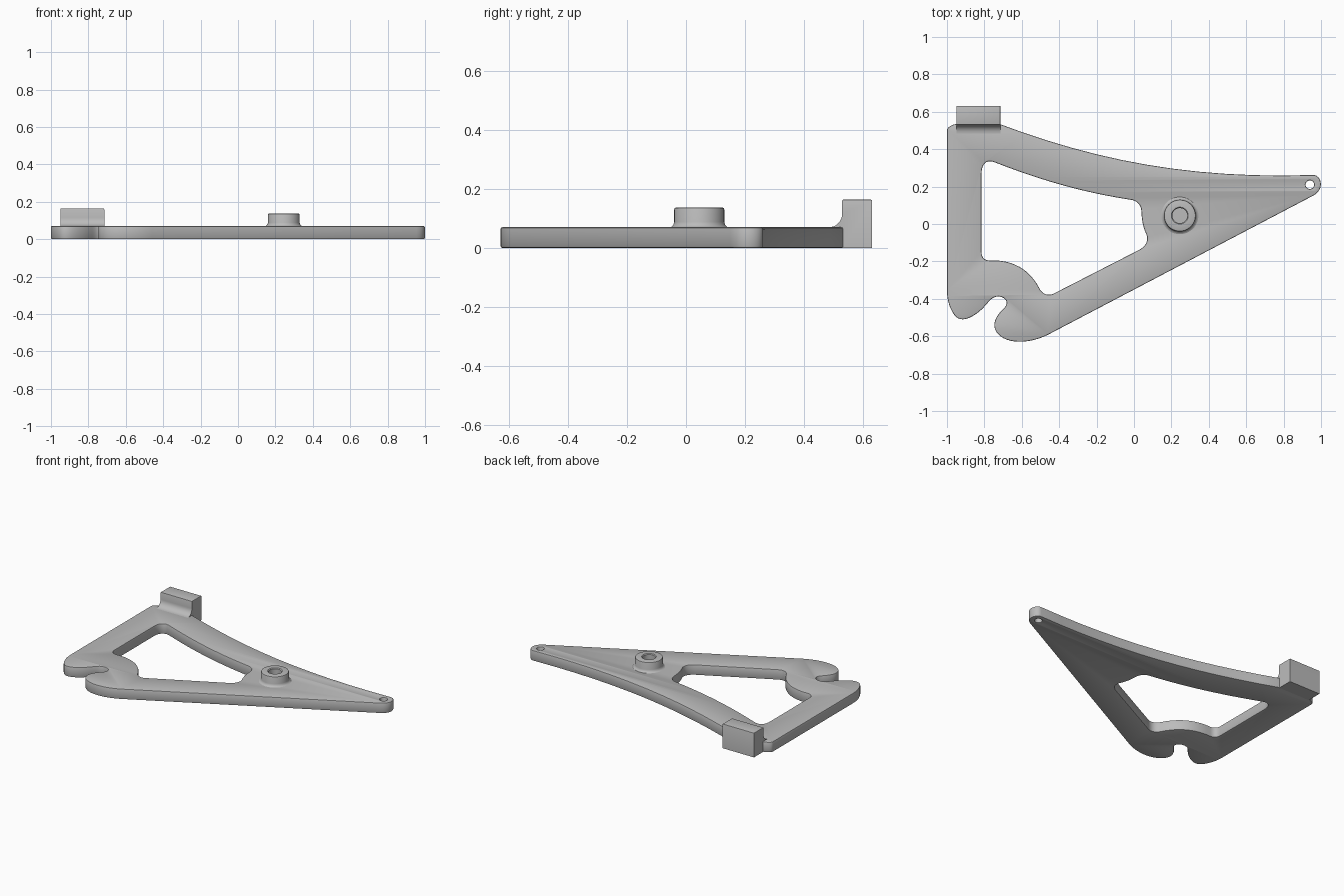
import bpy, bmesh, math
from mathutils import Vector

if "Cube" in bpy.data.objects:
    bpy.data.objects.remove(bpy.data.objects["Cube"])

grey = bpy.data.materials.new("plain_grey")
grey.diffuse_color = (0.5, 0.5, 0.5, 1)
grey.use_nodes = True
grey.node_tree.nodes["Principled BSDF"].inputs["Base Color"].default_value = grey.diffuse_color


def finish(obj):
    """Weld, orient, colour and smooth one part."""
    bm = bmesh.new()
    bm.from_mesh(obj.data)
    bmesh.ops.remove_doubles(bm, verts=bm.verts, dist=0.0002)
    bmesh.ops.recalc_face_normals(bm, faces=bm.faces)
    bm.to_mesh(obj.data)
    bm.free()
    obj.data.materials.clear()
    obj.data.materials.append(grey)
    bpy.ops.object.select_all(action='DESELECT')
    obj.select_set(True)
    bpy.context.view_layer.objects.active = obj
    bpy.ops.object.shade_smooth_by_angle(angle=math.radians(35))


def mesh_object(name, bm):
    mesh = bpy.data.meshes.new(name)
    bm.to_mesh(mesh)
    bm.free()
    obj = bpy.data.objects.new(name, mesh)
    bpy.context.collection.objects.link(obj)
    return obj


def trace(start, segments, steps=12):
    """Closed path: 2 numbers make a line, 6 make a cubic curve."""
    pts = [Vector(start)]
    for s in segments:
        a = pts[-1].copy()
        if len(s) == 2:
            pts.append(Vector(s))
            continue
        b, c, d = Vector(s[0:2]), Vector(s[2:4]), Vector(s[4:6])
        for i in range(1, steps + 1):
            t = i / steps
            u = 1 - t
            pts.append(a * u**3 + b * 3 * u * u * t + c * 3 * u * t * t + d * t**3)
    if (pts[-1] - pts[0]).length < 1e-4:
        pts.pop()
    return pts


# Plate outline with the hooked notch at the lower left
outer = trace((-1, -0.35), [
    (-1, 0.50),
    (-1, 0.52, -0.965, 0.535, -0.945, 0.535),
    (-0.72, 0.535),
    (-0.2, 0.34, 0.3, 0.24, 0.96, 0.262),
    (1.0, 0.262, 1.025, 0.185, 0.955, 0.15),
    (-0.46, -0.592),
    (-0.56, -0.642, -0.68, -0.644, -0.73, -0.585),
    (-0.77, -0.535, -0.73, -0.485, -0.70, -0.455),
    (-0.66, -0.42, -0.69, -0.385, -0.73, -0.388),
    (-0.77, -0.39, -0.78, -0.43, -0.83, -0.47),
    (-0.88, -0.51, -0.935, -0.53, -0.965, -0.48),
    (-0.99, -0.44, -1, -0.40, -1, -0.35)])

# Large window
window = trace((-0.815, -0.15), [
    (-0.815, 0.27),
    (-0.815, 0.32, -0.79, 0.35, -0.74, 0.328),
    (-0.50, 0.235, -0.28, 0.17, -0.02, 0.13),
    (0.02, 0.125, 0.04, 0.10, 0.04, 0.06),
    (0.043, 0.01, 0.05, -0.02, 0.068, -0.06),
    (0.08, -0.10, 0.05, -0.125, 0.03, -0.137),
    (-0.425, -0.37),
    (-0.46, -0.388, -0.49, -0.375, -0.505, -0.345),
    (-0.56, -0.24, -0.65, -0.19, -0.77, -0.195),
    (-0.80, -0.195, -0.815, -0.18, -0.815, -0.15)])

# Pin hole in the tip
pin_hole = [Vector((0.94 + 0.023 * math.cos(a), 0.21 + 0.023 * math.sin(a)))
            for a in (i * math.tau / 24 for i in range(24))]

# Plate: filled curve with thickness and softened edges
THICK, SOFT = 0.07, 0.006
curve = bpy.data.curves.new("plate", 'CURVE')
curve.dimensions = '2D'
curve.fill_mode = 'BOTH'
curve.extrude = THICK / 2 - SOFT
curve.bevel_depth = SOFT
curve.bevel_resolution = 1
curve.offset = -SOFT
for path in (outer, window, pin_hole):
    spline = curve.splines.new('POLY')
    spline.points.add(len(path) - 1)
    for p, co in zip(spline.points, path):
        p.co = (co.x, co.y, 0, 1)
    spline.use_cyclic_u = True
plate = bpy.data.objects.new("plate", curve)
bpy.context.collection.objects.link(plate)
bpy.context.view_layer.objects.active = plate
plate.select_set(True)
bpy.ops.object.convert(target='MESH')
plate = bpy.context.view_layer.objects.active
for v in plate.data.vertices:
    v.co.z += THICK / 2
finish(plate)

# Round boss with a blind hole and a flared foot
profile = [(0, 0.071), (0.04, 0.071), (0.04, 0.132), (0.045, 0.137), (0.078, 0.137),
           (0.083, 0.135), (0.085, 0.13), (0.085, 0.088), (0.088, 0.078), (0.094, 0.072), (0.102, 0.069)]
bm = bmesh.new()
verts = [bm.verts.new((r, 0, z)) for r, z in profile]
edges = [bm.edges.new(pair) for pair in zip(verts, verts[1:])]
bmesh.ops.spin(bm, geom=verts + edges, cent=(0, 0, 0), axis=(0, 0, 1),
               angle=math.tau, steps=48, use_duplicate=False)
bmesh.ops.translate(bm, verts=bm.verts, vec=(0.245, 0.045, 0))
finish(mesh_object("boss", bm))

# Upright stop block with a fillet running down onto the plate
side = [(0.632, 0), (0.632, 0.164), (0.53, 0.164)]
side += [(0.485 + 0.045 * math.cos(a), 0.115 - 0.045 * math.sin(a))
         for a in (i * math.pi / 16 for i in range(9))]
side += [(0.485, 0.06), (0.53, 0.06), (0.53, 0)]
bm = bmesh.new()
face = bm.faces.new([bm.verts.new((-0.95, y, z)) for y, z in side])
new = bmesh.ops.extrude_face_region(bm, geom=[face])["geom"]
bmesh.ops.translate(bm, vec=(0.235, 0, 0),
                    verts=[g for g in new if isinstance(g, bmesh.types.BMVert)])
# Soften the upper edges of the block
top = [e for e in bm.edges if all(v.co.z > 0.16 for v in e.verts)]
bmesh.ops.bevel(bm, geom=top, offset=0.005, segments=2, affect='EDGES', profile=0.5)
finish(mesh_object("stop_block", bm))
